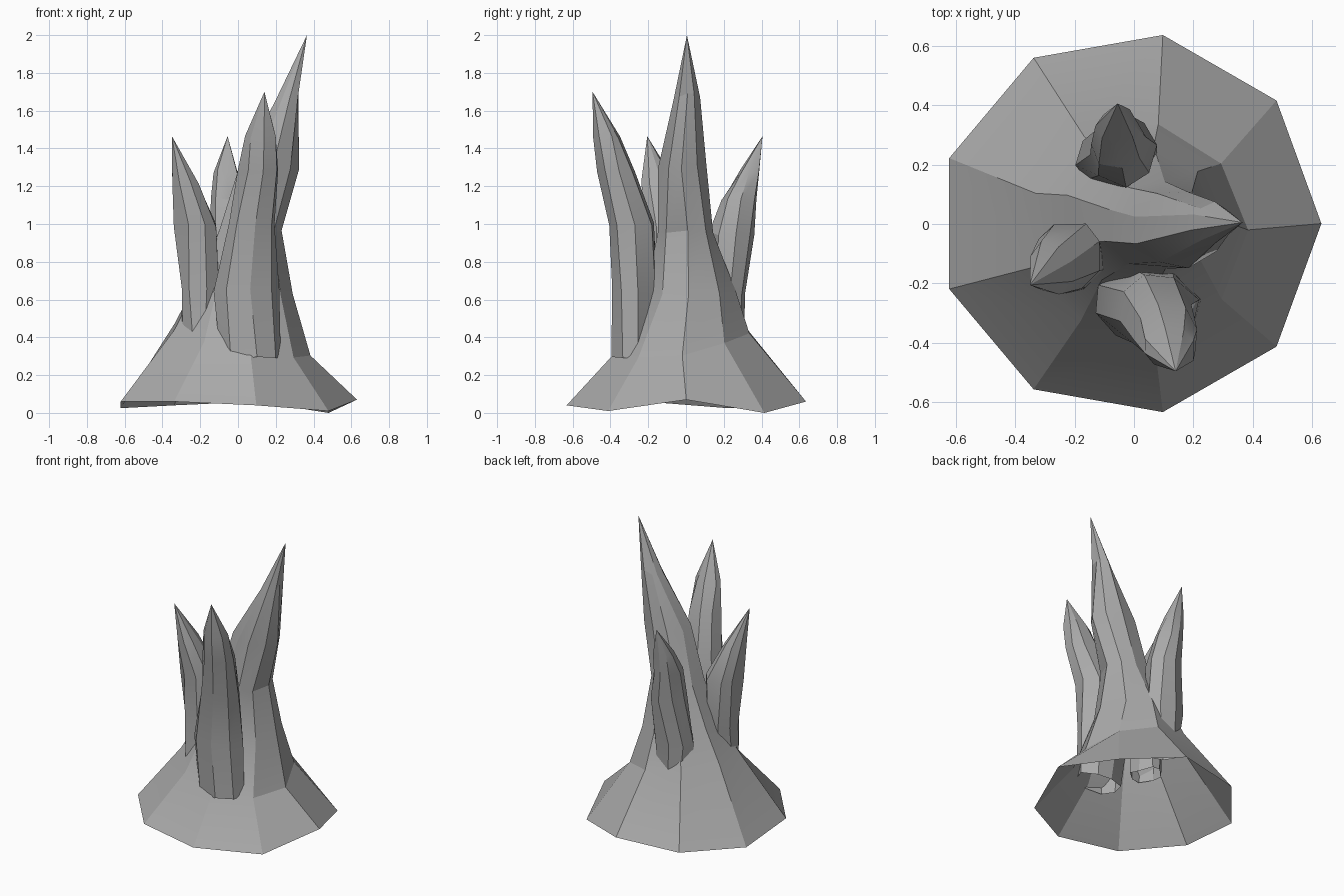
import bpy, bmesh, math, random

if "Cube" in bpy.data.objects:
    bpy.data.objects.remove(bpy.data.objects["Cube"])

random.seed(4)

# Mid-grey stone
stone = bpy.data.materials.new("stone")
stone.diffuse_color = (0.4, 0.4, 0.4, 1)
stone.use_nodes = True
stone.node_tree.nodes["Principled BSDF"].inputs["Base Color"].default_value = stone.diffuse_color


def spire(name, rings, tip, sides, start=0.0, jitter=0.01, rim=None):
    """Faceted open-bottomed spike. Ring: z, xmin, xmax, ymin, ymax, tilt in x, tilt in y."""
    bm = bmesh.new()
    loops = []
    for k, (z, x0, x1, y0, y1, tx, ty) in enumerate(rings):
        loop = []
        j = 0 if rim and k == 0 else jitter
        for i in range(sides):
            a = math.radians(start) + 2 * math.pi * i / sides
            c, s = math.cos(a), math.sin(a)
            h = rim[i] if rim and k == 0 else z + tx * c + ty * s
            loop.append(bm.verts.new((
                (x0 + x1) / 2 + (x1 - x0) / 2 * c + random.uniform(-j, j),
                (y0 + y1) / 2 + (y1 - y0) / 2 * s + random.uniform(-j, j),
                h + random.uniform(-j, j))))
        loops.append(loop)
    for lo, hi in zip(loops, loops[1:]):
        for i in range(sides):
            n = (i + 1) % sides
            bm.faces.new((lo[i], lo[n], hi[n], hi[i]))
    top = bm.verts.new(tip)
    for i in range(sides):
        bm.faces.new((loops[-1][i], loops[-1][(i + 1) % sides], top))
    mesh = bpy.data.meshes.new(name)
    bm.to_mesh(mesh)
    bm.free()
    mesh.materials.append(stone)
    obj = bpy.data.objects.new(name, mesh)
    bpy.context.collection.objects.link(obj)
    return obj


# Main spike with the flared nine-sided skirt
spire("main_spike", [
    (0.04, -0.66, 0.63, -0.642, 0.645, 0, 0),
    (0.39, -0.36, 0.38, -0.38, 0.34, -0.08, 0.05),
    (0.66, -0.23, 0.28, -0.22, 0.26, -0.03, 0),
    (0.96, -0.10, 0.235, -0.15, 0.15, 0.0, 0),
    (1.30, 0.00, 0.32, -0.145, 0.11, 0.0, 0),
    (1.66, 0.19, 0.325, -0.07, 0.07, 0.03, 0),
], (0.365, 0.005, 2.0), 9, start=0.0,
    rim=[0.07, 0.0, 0.06, 0.04, 0.025, 0.06, 0.06, 0.04, 0.01])

# Front spike
spire("front_spike", [
    (0.29, -0.10, 0.22, -0.39, -0.18, 0, 0),
    (0.65, -0.14, 0.215, -0.40, -0.15, 0, 0),
    (1.00, -0.055, 0.19, -0.415, -0.17, 0, 0),
    (1.28, 0.00, 0.215, -0.475, -0.27, 0, 0),
    (1.46, 0.03, 0.205, -0.485, -0.345, 0, 0),
], (0.14, -0.495, 1.70), 8, start=12)

# Left spike
spire("left_spike", [
    (0.38, -0.30, -0.12, -0.24, -0.03, 0, 0),
    (0.66, -0.31, -0.10, -0.22, 0.00, 0, 0),
    (0.99, -0.34, -0.10, -0.225, 0.01, 0, 0),
    (1.22, -0.36, -0.20, -0.235, -0.06, 0, 0),
], (-0.35, -0.205, 1.465), 8, start=20)

# Back spike
spire("back_spike", [
    (0.34, -0.17, 0.05, 0.12, 0.31, 0, 0),
    (0.62, -0.20, 0.07, 0.12, 0.31, 0, 0),
    (0.95, -0.15, 0.07, 0.13, 0.365, 0, 0),
    (1.13, -0.14, 0.035, 0.18, 0.38, 0, 0),
    (1.28, -0.125, 0.00, 0.28, 0.39, 0, 0),
], (-0.055, 0.405, 1.465), 8, start=5)

# Soft facets, keeping the hard creases
for obj in bpy.context.scene.objects:
    obj.select_set(True)
    bpy.context.view_layer.objects.active = obj
bpy.ops.object.shade_smooth_by_angle(angle=math.radians(20))
